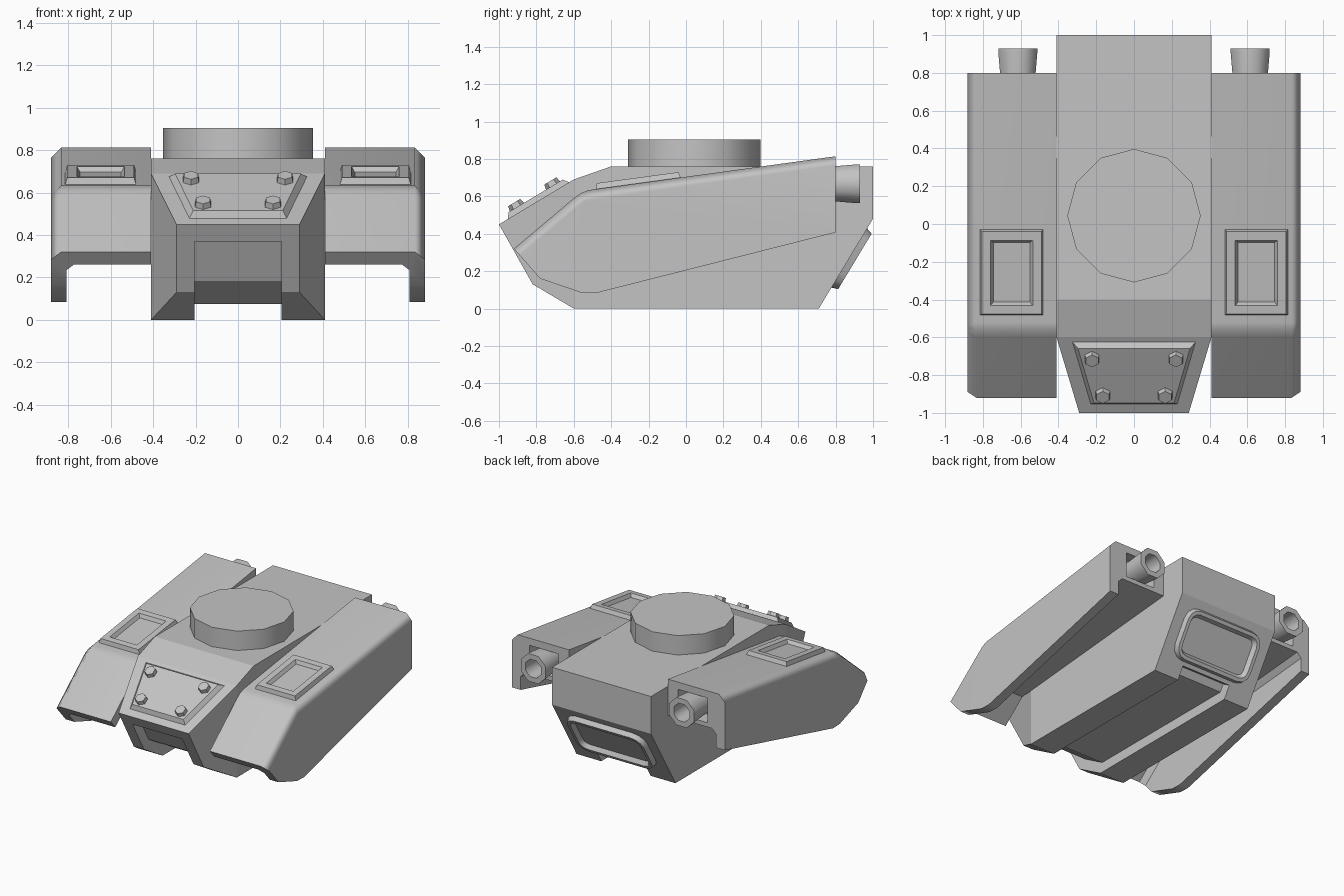
import bpy, bmesh
from math import radians, cos, sin, pi
from mathutils import Matrix

cube = bpy.data.objects.get("Cube")
if cube:
    bpy.data.objects.remove(cube, do_unlink=True)

grey = bpy.data.materials.new("armour grey")
grey.use_nodes = True
COLOUR = (0.55, 0.55, 0.55, 1)
grey.diffuse_color = COLOUR
grey.node_tree.nodes["Principled BSDF"].inputs["Base Color"].default_value = COLOUR


def finish(name, bm, closed=True):
    """Turn a bmesh into a grey object; open plates keep their winding."""
    if closed:
        bmesh.ops.recalc_face_normals(bm, faces=bm.faces[:])
    mesh = bpy.data.meshes.new(name)
    bm.to_mesh(mesh)
    bm.free()
    mesh.materials.append(grey)
    obj = bpy.data.objects.new(name, mesh)
    bpy.context.collection.objects.link(obj)
    return obj


def activate(obj):
    bpy.ops.object.select_all(action='DESELECT')
    obj.select_set(True)
    bpy.context.view_layer.objects.active = obj


def smooth(obj, degrees):
    activate(obj)
    bpy.ops.object.shade_smooth_by_angle(angle=radians(degrees))


def mirror(obj):
    obj.modifiers.new("Mirror", 'MIRROR').use_mirror_merge = False


def cut(obj, cutter):
    mod = obj.modifiers.new("Cut", 'BOOLEAN')
    mod.operation, mod.solver, mod.object = 'DIFFERENCE', 'EXACT', cutter
    activate(obj)
    bpy.ops.object.modifier_apply(modifier=mod.name)
    bpy.data.objects.remove(cutter, do_unlink=True)


def bridge(bm, a, b):
    """Join two vertex loops with quads."""
    for k in range(len(a)):
        j = (k + 1) % len(a)
        bm.faces.new((a[k], a[j], b[j], b[k]))


def slab(name, profile, x0, x1, bevel=0, rule=None):
    """Extrude a (y, z) profile along x, chamfering the x1 edges that meet the rule."""
    bm = bmesh.new()
    ends = [[bm.verts.new((x, y, z)) for y, z in profile] for x in (x0, x1)]
    for loop in ends:
        bm.faces.new(loop)
    bridge(bm, *ends)
    bmesh.ops.recalc_face_normals(bm, faces=bm.faces[:])
    if bevel:
        edges = [e for e in bm.edges
                 if all(v in ends[1] and rule(v.co) for v in e.verts)]
        bmesh.ops.bevel(bm, geom=edges, offset=bevel, segments=1, affect='EDGES')
    return finish(name, bm)


def panel(name, outline, frame, steps):
    """Raise an outline into a stepped plate; steps are (inset, height change)."""
    bm = bmesh.new()
    face = bm.faces.new([bm.verts.new((x, y, -0.01)) for x, y in outline])
    face.normal_update()
    for inset, rise in steps:
        bmesh.ops.inset_individual(bm, faces=[face], thickness=inset,
                                   depth=rise, use_even_offset=True)
    bm.transform(frame)
    return finish(name, bm, closed=False)


def tilted(x, y, z, degrees):
    return Matrix.Translation((x, y, z)) @ Matrix.Rotation(radians(degrees), 4, 'X')


# Hull: side profile of (y, z, half width), narrowing to the nose
W, N = 0.41, 0.29
stations = [(-1, 0.45, N), (-0.82, 0.13, N), (-0.6, 0, W), (0.71, 0, W),
            (1, 0.48, W), (1, 0.76, W), (-0.4, 0.76, W), (-0.6, 0.69, W)]
bm = bmesh.new()
sides = [[bm.verts.new((s * x, y, z)) for y, z, x in stations] for s in (-1, 1)]
bridge(bm, *sides)
for loop in sides:
    bm.faces.new(loop[:3] + loop[-1:])
    bm.faces.new(loop[2:])
hull = finish("hull", bm)

# Channel up the nose, along the belly and out at the rear
cut(hull, slab("channel_cutter",
               [(-1.1, 0.287), (-0.89, 0.407), (-0.765, 0.184), (-0.58, 0.075),
                (0.668, 0.075), (0.698, 0.125), (0.9, 0.003), (0.9, -0.1), (-1.1, -0.1)],
               -0.205, 0.205))

# Turret ring
bm = bmesh.new()
bmesh.ops.create_cone(bm, cap_ends=True, segments=12, radius1=0.353, radius2=0.353, depth=0.165,
                      matrix=Matrix.Translation((0, 0.044, 0.8225)))
smooth(finish("turret_ring", bm), 35)

# Nose plate with four hexagonal bolts
nose = tilted(0, -0.79, 0.576, 30.96)
panel("nose_plate", [(-0.235, -0.197), (0.235, -0.197), (0.335, 0.2), (-0.335, 0.2)],
      nose, [(0.03, 0.04)])
for label, x, y in (("upper", 0.222, 0.11), ("lower", 0.165, -0.115)):
    bm = bmesh.new()
    bmesh.ops.create_cone(bm, cap_ends=True, segments=6, radius1=0.044, radius2=0.038,
                          depth=0.03, matrix=nose @ Matrix.Translation((x, y, 0.043)))
    mirror(finish(label + "_bolts", bm))

# Rear hatch: rounded frame with a sunken panel
outline = []
for i, (sx, sy) in enumerate(((1, 1), (-1, 1), (-1, -1), (1, -1))):
    for k in range(4):
        a = i * pi / 2 + k * pi / 6
        outline.append((sx * 0.235 + 0.095 * cos(a), sy * 0.093 + 0.095 * sin(a)))
rear = panel("rear_hatch", outline, tilted(0, 0.873, 0.27, 238.9),
             [(0.015, 0.045), (0.025, 0), (0.02, -0.03)])
smooth(rear, 35)

# Track guards: chamfered outside, hollow underneath
guard = slab("track_guards",
             [(-0.92, 0.32), (-0.6, 0.59), (-0.565, 0.615), (-0.52, 0.633), (0.8, 0.814),
              (0.8, 0.407), (-0.48, 0.083), (-0.56, 0.085), (-0.78, 0.16)],
             0.41, 0.882, 0.048,
             lambda c: c.z > 0.5 or (c.y < -0.9 and c.z > 0.3))
smooth(guard, 50)
# The hollow follows the front slope, then runs back gently
cut(guard, slab("underside_cutter",
                [(-1.2, -0.02), (-0.69, 0.41), (1, 0.56), (1, -0.2), (-1.2, -0.2)],
                0.3, 0.81, 0.035, lambda c: c.z > -0.1))
# Square exhaust recess in the rear face
cut(guard, slab("recess_cutter", [(0.69, 0.575), (0.9, 0.575), (0.9, 0.76), (0.69, 0.76)],
                0.495, 0.738))
guard.modifiers.new("Even shading", 'WEIGHTED_NORMAL').keep_sharp = True
mirror(guard)

# Guard hatches: framed panels on the sloping tops
hx, hy = 0.17, 0.232
hatch = panel("guard_hatches", [(-hx, -hy), (hx, -hy), (hx, hy), (-hx, hy)],
              tilted(0.648, -0.255, 0.67, 7.7),
              [(0.012, 0.04), (0.046, 0), (0.015, -0.025)])
mirror(hatch)

# Exhausts: hollow flared pipes
rings = [(0.098, 0.69), (0.101, 0.79), (0.112, 0.91), (0.112, 0.93),
         (0.07, 0.93), (0.065, 0.72)]
bm = bmesh.new()
loops = []
for r, y in rings:
    angles = [(k + 0.5) * pi / 4 for k in range(8)]
    loops.append([bm.verts.new((0.615 + r * cos(a), y, 0.667 + r * sin(a))) for a in angles])
for a, b in zip(loops, loops[1:]):
    bridge(bm, a, b)
bm.faces.new(loops[0])
bm.faces.new(loops[-1])
pipes = finish("exhaust_pipes", bm)
smooth(pipes, 46)
mirror(pipes)
